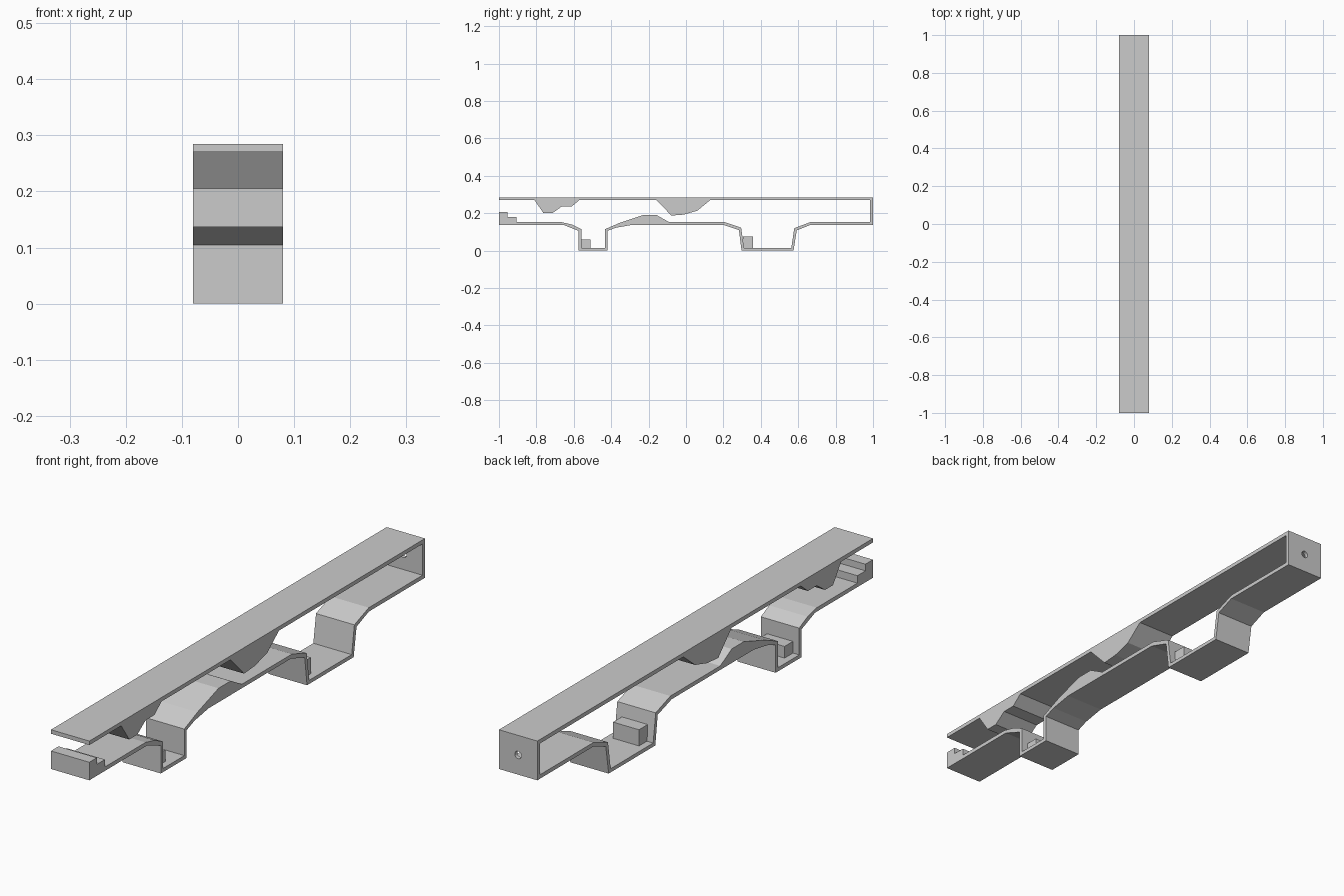
import bpy, bmesh, math

if "Cube" in bpy.data.objects:
    bpy.data.objects.remove(bpy.data.objects["Cube"])

HALF_W = 0.08


def extrude_profile(name, pts, half=HALF_W):
    """Extrude a closed (y, z) profile across x."""
    bm = bmesh.new()
    face = bm.faces.new([bm.verts.new((-half, y, z)) for y, z in pts])
    ext = bmesh.ops.extrude_face_region(bm, geom=[face])["geom"]
    verts = [v for v in ext if isinstance(v, bmesh.types.BMVert)]
    bmesh.ops.translate(bm, verts=verts, vec=(2 * half, 0, 0))
    bmesh.ops.recalc_face_normals(bm, faces=bm.faces)
    mesh = bpy.data.meshes.new(name)
    bm.to_mesh(mesh)
    bm.free()
    ob = bpy.data.objects.new(name, mesh)
    bpy.context.collection.objects.link(ob)
    return ob


def block(name, y0, y1, z0, z1, half=HALF_W):
    return extrude_profile(name, [(y0, z0), (y1, z0), (y1, z1), (y0, z1)], half)


# Ceiling slab with two hanging rock shapes
extrude_profile("ceiling", [
    (-1, 0.285), (-1, 0.27),
    (-0.81, 0.27), (-0.762, 0.2), (-0.714, 0.2), (-0.665, 0.235),
    (-0.612, 0.235), (-0.57, 0.27),
    (-0.158, 0.27), (-0.078, 0.187), (-0.013, 0.192), (0.06, 0.213), (0.13, 0.27),
    (0.985, 0.27), (0.985, 0.285)])

# Floor ribbon: underside, then walking surface with steps, pits and hump
underside = [
    (-1, 0.137), (-0.655, 0.137), (-0.574, 0.105), (-0.574, 0),
    (-0.42, 0), (-0.42, 0.105), (-0.375, 0.122), (-0.29, 0.137),
    (0.2, 0.137), (0.283, 0.11), (0.297, 0), (0.575, 0), (0.592, 0.108),
    (0.665, 0.137), (0.985, 0.137)]
surface = [
    (-1, 0.205), (-0.955, 0.205), (-0.955, 0.18), (-0.907, 0.18), (-0.907, 0.152),
    (-0.665, 0.152), (-0.61, 0.139), (-0.56, 0.115), (-0.56, 0.014),
    (-0.434, 0.014), (-0.434, 0.114), (-0.355, 0.148), (-0.23, 0.19),
    (-0.158, 0.19), (-0.09, 0.152), (0.207, 0.152), (0.295, 0.122),
    (0.31, 0.014), (0.563, 0.014), (0.579, 0.12), (0.665, 0.152), (0.985, 0.152)]
extrude_profile("floor", underside + surface[::-1])

# Narrower blocks standing in the pits
block("small_pit_step", -0.56, -0.51, 0.014, 0.058, 0.054)
block("large_pit_step", 0.305, 0.357, 0.014, 0.075, 0.054)

# End wall with a round drilled hole
wall = block("end_wall", 0.985, 1, 0.137, 0.285)
bpy.ops.mesh.primitive_cylinder_add(vertices=16, radius=0.014, depth=0.1,
                                    location=(0, 0.99, 0.211),
                                    rotation=(math.pi / 2, 0, 0))
cutter = bpy.context.object
cutter.name = "hole_cutter"
cutter.hide_render = True
cutter.hide_set(True)
mod = wall.modifiers.new("hole", 'BOOLEAN')
mod.operation = 'DIFFERENCE'
mod.solver = 'EXACT'
mod.object = cutter
